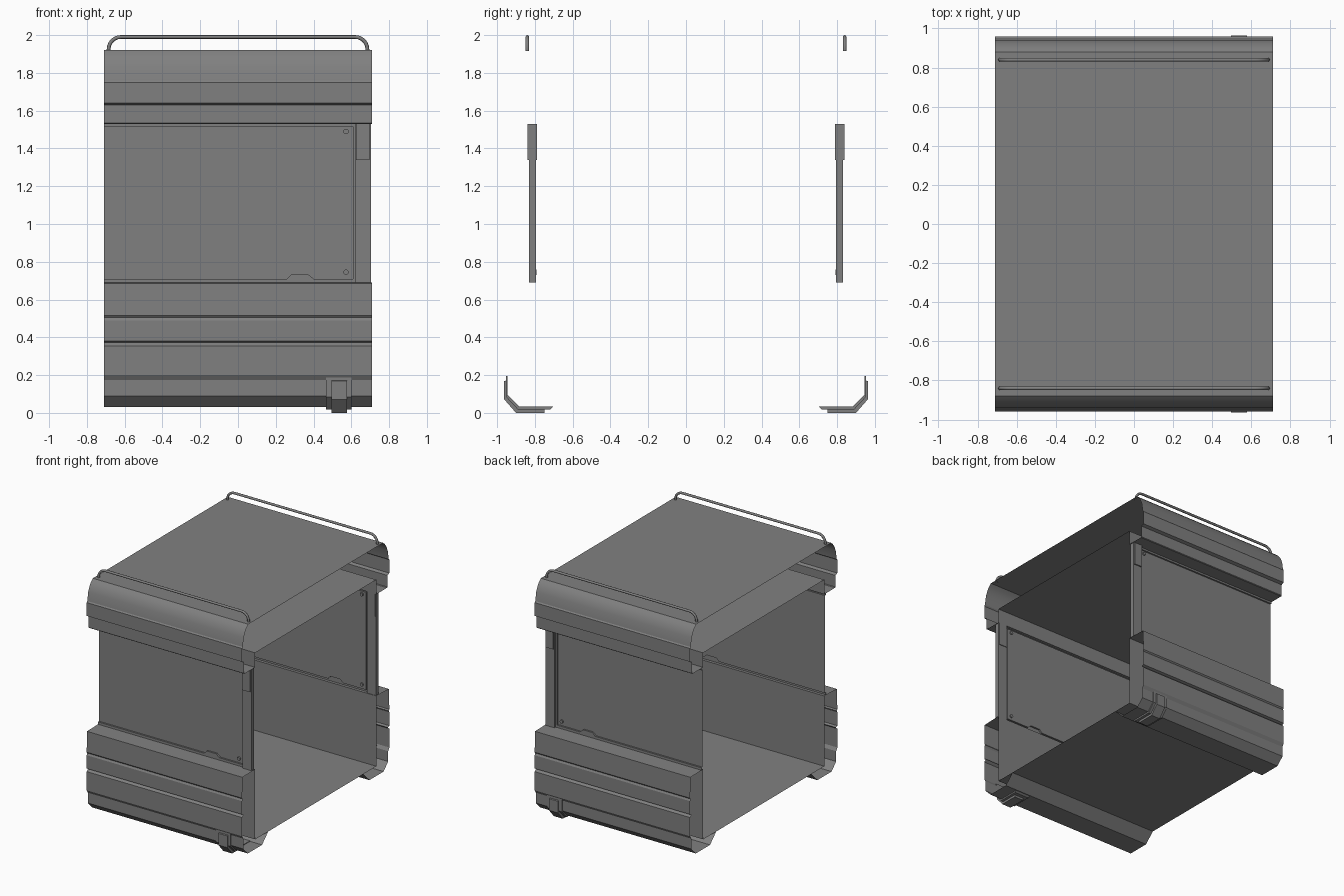
import bpy, bmesh, math
from mathutils import Matrix

if "Cube" in bpy.data.objects:
    bpy.data.objects.remove(bpy.data.objects["Cube"])

X = 0.71  # half length of the open-ended shell

grey = bpy.data.materials.new("dark_grey")
grey.diffuse_color = (0.216, 0.216, 0.216, 1)
grey.use_nodes = True
grey.node_tree.nodes["Principled BSDF"].inputs["Base Color"].default_value = grey.diffuse_color


def finish(name, bm, smooth=False):
    """Turn a bmesh of the +y half into an object mirrored across y."""
    me = bpy.data.meshes.new(name)
    bm.to_mesh(me)
    bm.free()
    me.materials.append(grey)
    ob = bpy.data.objects.new(name, me)
    bpy.context.collection.objects.link(ob)
    m = ob.modifiers.new("mirror", 'MIRROR')
    m.use_axis = (False, True, False)
    m.merge_threshold = 0.0005
    if smooth:
        bpy.ops.object.select_all(action='DESELECT')
        ob.select_set(True)
        bpy.context.view_layer.objects.active = ob
        bpy.ops.object.shade_smooth_by_angle(angle=math.radians(25))
    return ob


def sheet(bm, profile, x0=-X, x1=X):
    """Sweep an open (y, z) profile along x as a thin sheet."""
    a = [bm.verts.new((x0, y, z)) for y, z in profile]
    b = [bm.verts.new((x1, y, z)) for y, z in profile]
    for i in range(len(profile) - 1):
        bm.faces.new((a[i], b[i], b[i + 1], a[i + 1]))


def flat(bm, pts, y):
    """Polygon in the xz plane, facing +y."""
    f = bm.faces.new([bm.verts.new((x, y, z)) for x, z in pts])
    f.normal_update()
    if f.normal.y < 0:
        f.normal_flip()


def box(bm, x0, x1, y0, y1, z0, z1):
    mat = Matrix.Translation(((x0 + x1) / 2, (y0 + y1) / 2, (z0 + z1) / 2)) @ \
        Matrix.Diagonal((x1 - x0, y1 - y0, z1 - z0, 1))
    bmesh.ops.create_cube(bm, size=1, matrix=mat)


def solid(bm, outline, x0, x1):
    """Closed (y, z) outline extruded along x."""
    f = bm.faces.new([bm.verts.new((x0, y, z)) for y, z in outline])
    r = bmesh.ops.extrude_face_region(bm, geom=[f])
    vs = [v for v in r['geom'] if isinstance(v, bmesh.types.BMVert)]
    bmesh.ops.translate(bm, verts=vs, vec=(x1 - x0, 0, 0))
    bmesh.ops.recalc_face_normals(bm, faces=bm.faces)


# roof with curved shoulders and stepped upper bands
bm = bmesh.new()
sheet(bm, [(0, 1.92), (0.88, 1.92), (0.902, 1.90), (0.922, 1.872), (0.94, 1.83), (0.952, 1.76),
           (0.96, 1.75), (0.96, 1.64), (0.935, 1.63), (0.935, 1.535), (0.93, 1.53), (0.80, 1.53)])
finish("roof_shell", bm, True)

# lower stepped bands and the skirt that turns under the floor
bm = bmesh.new()
sheet(bm, [(0.80, 0.69), (0.955, 0.685), (0.96, 0.515), (0.952, 0.505), (0.96, 0.49), (0.96, 0.38),
           (0.94, 0.372), (0.96, 0.355), (0.96, 0.20), (0.945, 0.175), (0.945, 0.09),
           (0.885, 0.03), (0.70, 0.03), (0.62, 0.11)])
finish("lower_shell", bm)

# inner liner: ceiling and floor with short walls
bm = bmesh.new()
sheet(bm, [(0, 1.65), (0.79, 1.65), (0.79, 1.53), (0.80, 1.53)])
sheet(bm, [(0.80, 0.69), (0.79, 0.69), (0.79, 0.11), (0, 0.11)])
finish("inner_liner", bm)

# recessed side wall: thin border around a sunk panel with a notch
bm = bmesh.new()
lower = [(-X, 0.71), (0.26, 0.71), (0.285, 0.735), (0.37, 0.735), (0.40, 0.71), (0.61, 0.71)]
rim = lower + [(0.61, 1.515), (-X, 1.515)]
outer, inner = 0.814, 0.80
flat(bm, [(-X, 1.515), (0.61, 1.515), (0.61, 1.53), (-X, 1.53)], outer)
flat(bm, [(0.61, 0.69), (0.62, 0.69), (0.62, 1.53), (0.61, 1.53)], outer)
flat(bm, lower + [(0.61, 0.69), (-X, 0.69)], outer)
flat(bm, rim, inner)
for (xa, za), (xb, zb) in zip(rim, rim[1:]):
    bm.faces.new([bm.verts.new(p) for p in ((xa, inner, za), (xb, inner, zb),
                                            (xb, outer, zb), (xa, outer, za))])
finish("side_wall", bm)

# raised end strip with a thicker latch block on top
bm = bmesh.new()
box(bm, 0.62, 0.703, 0.795, 0.83, 0.69, 1.53)
box(bm, 0.626, 0.697, 0.79, 0.84, 1.34, 1.53)
finish("end_strip", bm)

# panel screws
bm = bmesh.new()
for z in (0.745, 1.49):
    bmesh.ops.create_cone(bm, cap_ends=True, segments=12, radius1=0.014, radius2=0.014, depth=0.02,
                          matrix=Matrix.Translation((0.572, 0.801, z)) @ Matrix.Rotation(math.pi / 2, 4, 'X'))
finish("panel_screws", bm)

# foot brackets wrapped round the skirt: wide plate and raised rib
bm = bmesh.new()
solid(bm, [(0.945, 0.195), (0.953, 0.195), (0.953, 0.085), (0.89, 0.018), (0.72, 0.018),
           (0.70, 0.035), (0.885, 0.035), (0.945, 0.095)], 0.465, 0.60)
solid(bm, [(0.95, 0.172), (0.963, 0.168), (0.963, 0.072), (0.90, 0.0), (0.75, 0.0),
           (0.75, 0.025), (0.885, 0.03), (0.945, 0.095)], 0.495, 0.577)
finish("foot_bracket", bm)

# roof rails: bent round bars
half = [(0.685, 1.915)] + [(0.62 + 0.065 * math.cos(t), 1.925 + 0.065 * math.sin(t))
                           for t in (i * math.pi / 12 for i in range(7))]
path = half + [(-x, z) for x, z in reversed(half)]
for side, y in (("front", -0.84), ("back", 0.84)):
    cu = bpy.data.curves.new(side + "_roof_rail", 'CURVE')
    cu.dimensions = '3D'
    cu.bevel_depth = 0.01
    cu.bevel_resolution = 2
    cu.use_fill_caps = True
    cu.materials.append(grey)
    sp = cu.splines.new('POLY')
    sp.points.add(len(path) - 1)
    for p, (x, z) in zip(sp.points, path):
        p.co = (x, y, z, 1)
    bpy.context.collection.objects.link(bpy.data.objects.new(side + "_roof_rail", cu))
